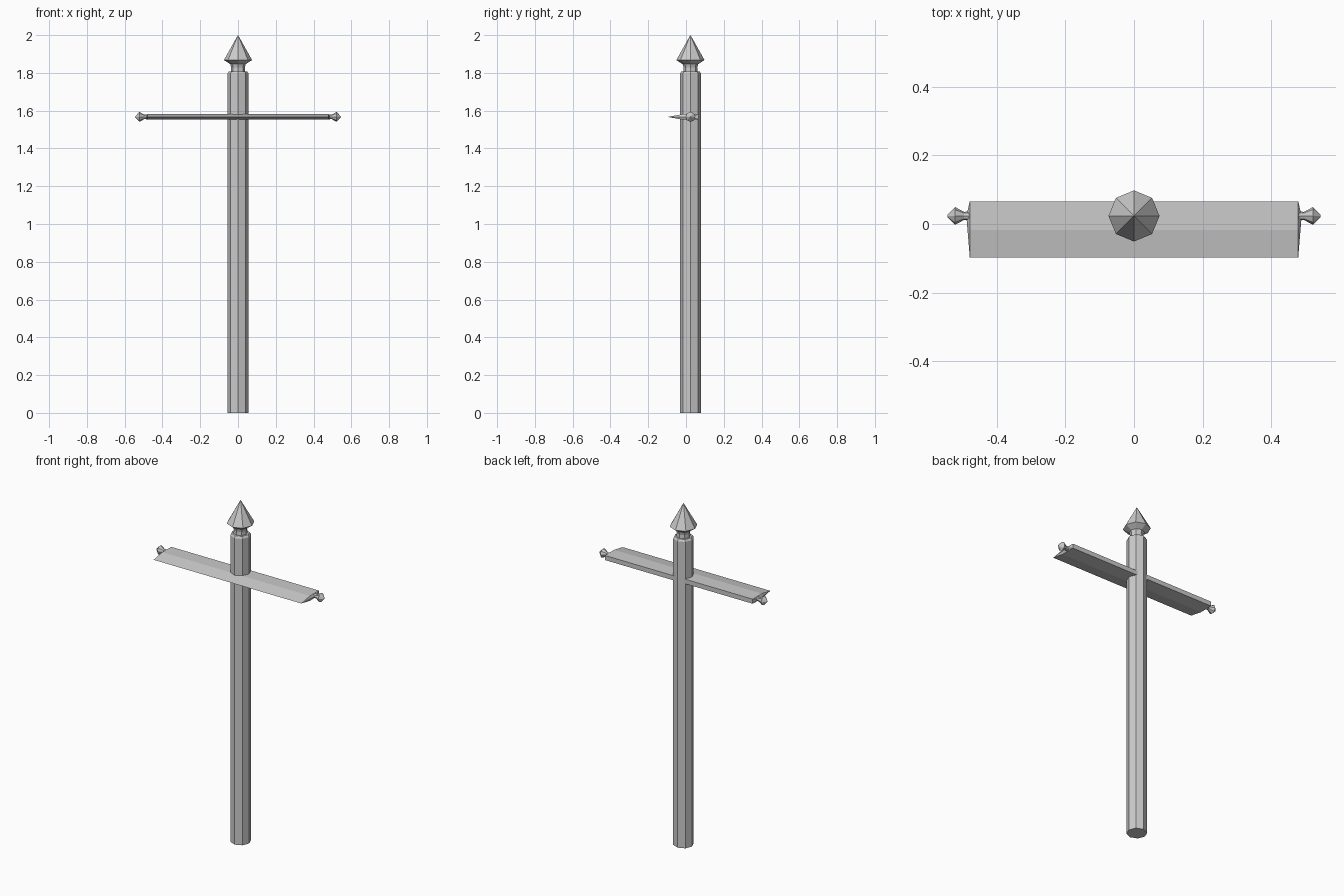
import bpy, bmesh
from math import pi, sin, cos
from mathutils import Matrix

if "Cube" in bpy.data.objects:
    bpy.data.objects.remove(bpy.data.objects["Cube"])

CY = 0.0235      # y of the post axis
BAR_Z = 1.567    # height of the crossbar


def add_object(name, bm):
    bmesh.ops.remove_doubles(bm, verts=bm.verts, dist=1e-5)
    bmesh.ops.recalc_face_normals(bm, faces=bm.faces)
    mesh = bpy.data.meshes.new(name)
    bm.to_mesh(mesh)
    bm.free()
    obj = bpy.data.objects.new(name, mesh)
    bpy.context.collection.objects.link(obj)
    return obj


def lathe(name, profile, matrix, sides=8):
    """Revolve (radius, height) points about z into a faceted solid."""
    bm = bmesh.new()
    rings = [[bm.verts.new((r * cos(2 * pi * i / sides), r * sin(2 * pi * i / sides), z))
              for i in range(sides)] for r, z in profile]
    for a, b in zip(rings, rings[1:]):
        for i in range(sides):
            j = (i + 1) % sides
            bm.faces.new((a[i], a[j], b[j], b[i]))
    bm.faces.new(rings[0])
    bm.faces.new(rings[-1])
    bm.transform(matrix)
    return add_object(name, bm)


axis = Matrix.Translation((0, CY, 0))

# Octagonal post with a chamfered top
lathe("post", [(0.0555, 0), (0.0555, 1.797), (0.048, 1.808)], axis)

# Pointed finial on a narrow neck
lathe("post_finial", [(0.038, 1.80), (0.036, 1.828), (0.041, 1.846),
                      (0.0745, 1.868), (0.0005, 2.0)], axis)

# Crossbar: flat at the back, tapering to a sharp front edge
section = [(-0.0975, 0), (-0.018, 0.0145), (0.066, 0.0135),
           (0.066, -0.0135), (-0.018, -0.0145)]
bm = bmesh.new()
ends = [[bm.verts.new((x, y, BAR_Z + z)) for y, z in section] for x in (-0.479, 0.479)]
caps = [bm.faces.new(e) for e in ends]
for i in range(5):
    j = (i + 1) % 5
    bm.faces.new((ends[0][i], ends[0][j], ends[1][j], ends[1][i]))
for cap in caps:  # slightly bulging ends
    side = 1 if cap.calc_center_median().x > 0 else -1
    tip = bmesh.ops.poke(bm, faces=[cap])["verts"][0]
    tip.co = (side * 0.489, CY, BAR_Z)
add_object("crossbar", bm)

# Small faceted knobs at both ends of the crossbar
for side, name in ((1, "right_knob"), (-1, "left_knob")):
    place = Matrix.Translation((0, CY, BAR_Z)) @ Matrix.Rotation(side * pi / 2, 4, 'Y')
    lathe(name, [(0.013, 0.478), (0.012, 0.496), (0.026, 0.522), (0.003, 0.544)], place)
